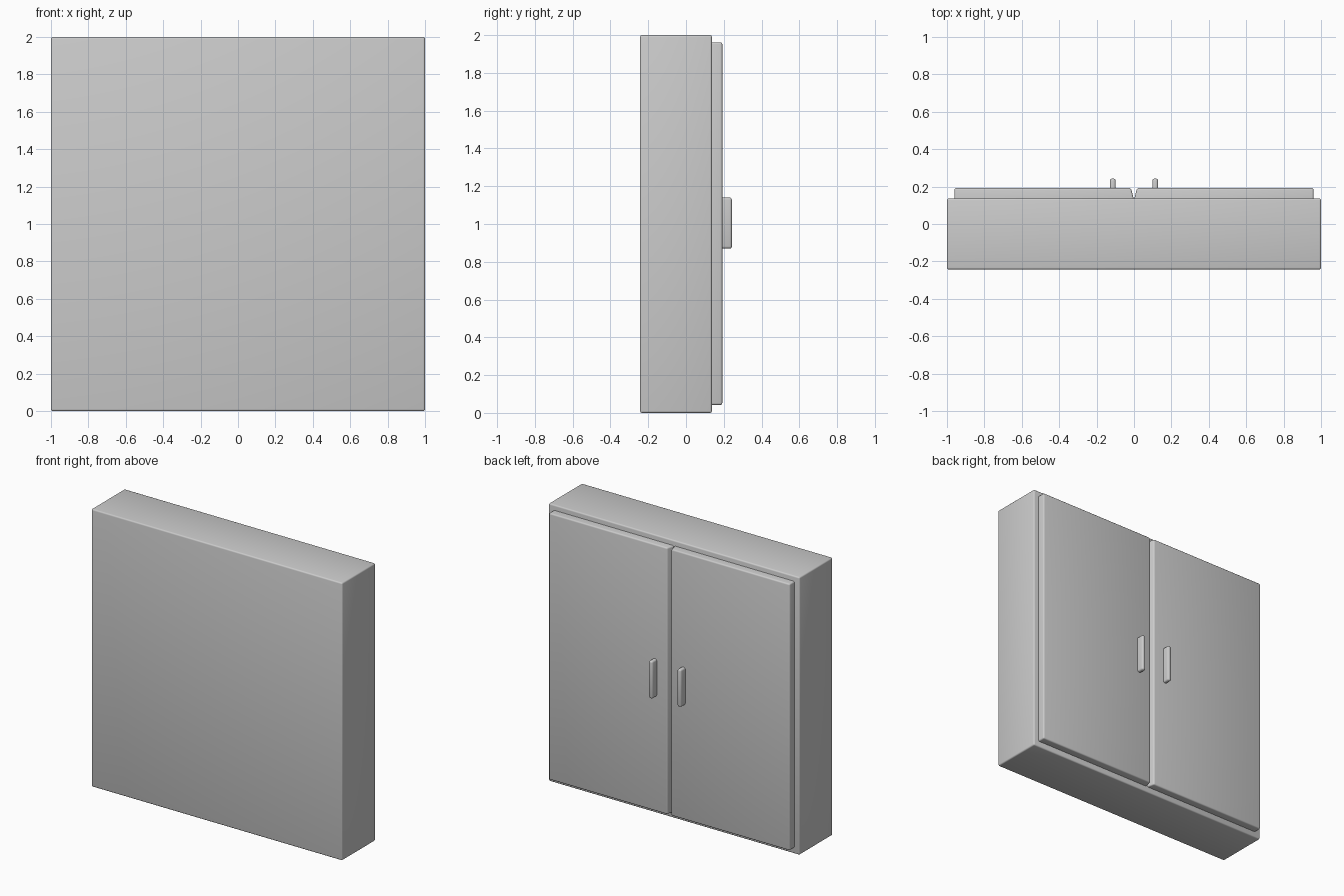
import bpy, bmesh

if "Cube" in bpy.data.objects:
    bpy.data.objects.remove(bpy.data.objects["Cube"])

BACK = 0.132     # doors start just inside the cabinet face
BODY_Y = 0.137   # cabinet face the doors sit on
DOOR_Y = 0.192   # outer door face
GRIP_Y = 0.243   # outer handle face


def prism(name, profile, z0, z1, bevel, skip_y=None, segments=3):
    """Extrude an xy profile upward and round its edges, except those lying at skip_y."""
    bm = bmesh.new()
    base = bm.faces.new([bm.verts.new((x, y, z0)) for x, y in profile])
    top = bmesh.ops.extrude_face_region(bm, geom=[base])["geom"]
    for v in top:
        if isinstance(v, bmesh.types.BMVert):
            v.co.z = z1
    bmesh.ops.recalc_face_normals(bm, faces=bm.faces)
    edges = [e for e in bm.edges if skip_y is None
             or any(abs(v.co.y - skip_y) > 1e-4 for v in e.verts)]
    bmesh.ops.bevel(bm, geom=edges, offset=bevel, segments=segments,
                    profile=0.5, affect='EDGES', clamp_overlap=True)
    bmesh.ops.recalc_face_normals(bm, faces=bm.faces)
    mesh = bpy.data.meshes.new(name)
    bm.to_mesh(mesh)
    bm.free()
    obj = bpy.data.objects.new(name, mesh)
    bpy.context.collection.objects.link(obj)
    bpy.ops.object.select_all(action='DESELECT')
    obj.select_set(True)
    bpy.context.view_layer.objects.active = obj
    bpy.ops.object.shade_smooth_by_angle(angle=0.6)
    return obj


# Cabinet body
prism("cabinet_body", [(-1, -0.243), (1, -0.243), (1, BODY_Y), (-1, BODY_Y)], 0, 2, 0.01)

for side, s in (("left", -1), ("right", 1)):
    # Door panel, its inner edge slanted to leave a V groove in the middle
    door = [(0.001, BACK), (0.96, BACK), (0.96, DOOR_Y), (0.016, DOOR_Y)]
    prism(side + "_door", [(s * x, y) for x, y in door], 0.042, 1.962, 0.01, BACK)

    # Upright handle with rounded outer edges
    root = DOOR_Y - 0.005
    grip = [(0.098, root), (0.129, root), (0.129, GRIP_Y), (0.098, GRIP_Y)]
    prism(side + "_handle", [(s * x, y) for x, y in grip], 0.87, 1.14, 0.012, root)
